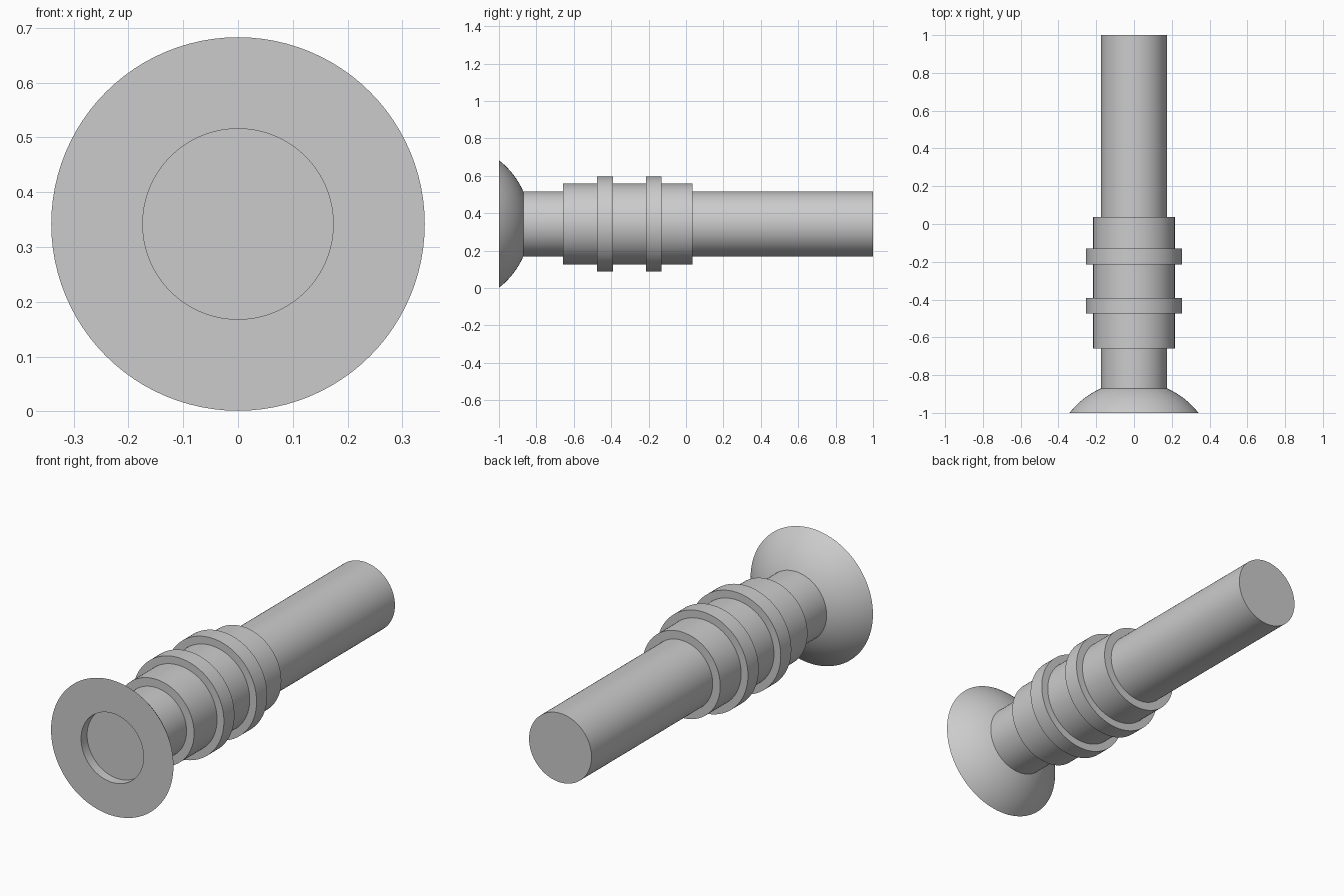
import bpy
import bmesh
import math

cube = bpy.data.objects.get("Cube")
if cube:
    bpy.data.objects.remove(cube, do_unlink=True)

SIDES = 96
AXIS_Z = 0.342
SHAFT_R = 0.174
HEAD_R = 0.341
SLEEVE_R = 0.216
RING_R = 0.254
HEAD_BACK = -0.87
RECESS_FLOOR = -0.952

grey = bpy.data.materials.new("plain grey")
grey.use_nodes = True
colour = (0.6, 0.6, 0.6, 1)
grey.diffuse_color = colour
grey.node_tree.nodes["Principled BSDF"].inputs["Base Color"].default_value = colour


def lathe(name, profile):
    """Spin (y, radius) points around the long axis; radius 0 closes to a disc."""
    bm = bmesh.new()
    rings = []
    for y, r in profile:
        rings.append([bm.verts.new((r * math.cos(a), y, AXIS_Z + r * math.sin(a)))
                      for a in (2 * math.pi * i / SIDES for i in range(SIDES))])
    for a, b in zip(rings, rings[1:]):
        for i in range(SIDES):
            j = (i + 1) % SIDES
            bm.faces.new((a[i], a[j], b[j], b[i]))
    return finish(name, bm, rings)


def finish(name, bm, rings, caps=False):
    mesh = bpy.data.meshes.new(name)
    bmesh.ops.recalc_face_normals(bm, faces=bm.faces)
    bm.to_mesh(mesh)
    bm.free()
    mesh.materials.append(grey)
    obj = bpy.data.objects.new(name, mesh)
    bpy.context.collection.objects.link(obj)
    bpy.ops.object.select_all(action="DESELECT")
    obj.select_set(True)
    bpy.context.view_layer.objects.active = obj
    bpy.ops.object.shade_smooth_by_angle(angle=math.radians(30))
    return obj


def collar(name, y0, y1, inner, outer):
    """Hollow band with closed ends."""
    return lathe(name, [(y0, inner), (y0, outer), (y1, outer), (y1, inner), (y0, inner)])


# Solid shaft, whose front end is the floor of the recess
bm = bmesh.new()
ends = [[bm.verts.new((SHAFT_R * math.cos(a), y, AXIS_Z + SHAFT_R * math.sin(a)))
         for a in (2 * math.pi * i / SIDES for i in range(SIDES))]
        for y in (RECESS_FLOOR, 1)]
for ring in ends:
    bm.faces.new(ring)
for i in range(SIDES):
    j = (i + 1) % SIDES
    bm.faces.new((ends[0][i], ends[0][j], ends[1][j], ends[1][i]))
finish("shaft", bm, ends)

# Domed head: recess wall, flat annular front and a spherical back
depth = HEAD_BACK + 1
offset = (HEAD_R ** 2 - SHAFT_R ** 2 - depth ** 2) / (2 * depth)
radius = math.hypot(HEAD_R, offset)
start, stop = math.atan2(HEAD_R, offset), math.atan2(SHAFT_R, offset + depth)
STEPS = 14
dome = []
for k in range(STEPS + 1):
    t = start + (stop - start) * k / STEPS
    dome.append((-1 - offset + radius * math.cos(t), radius * math.sin(t)))
lathe("domed_head", [(RECESS_FLOOR, SHAFT_R), (-1, SHAFT_R)] + dome)

# Sleeve around the shaft with two raised rings
collar("sleeve", -0.658, 0.036, SHAFT_R, SLEEVE_R)
collar("front_ring", -0.475, -0.391, SLEEVE_R, RING_R)
collar("back_ring", -0.215, -0.13, SLEEVE_R, RING_R)
